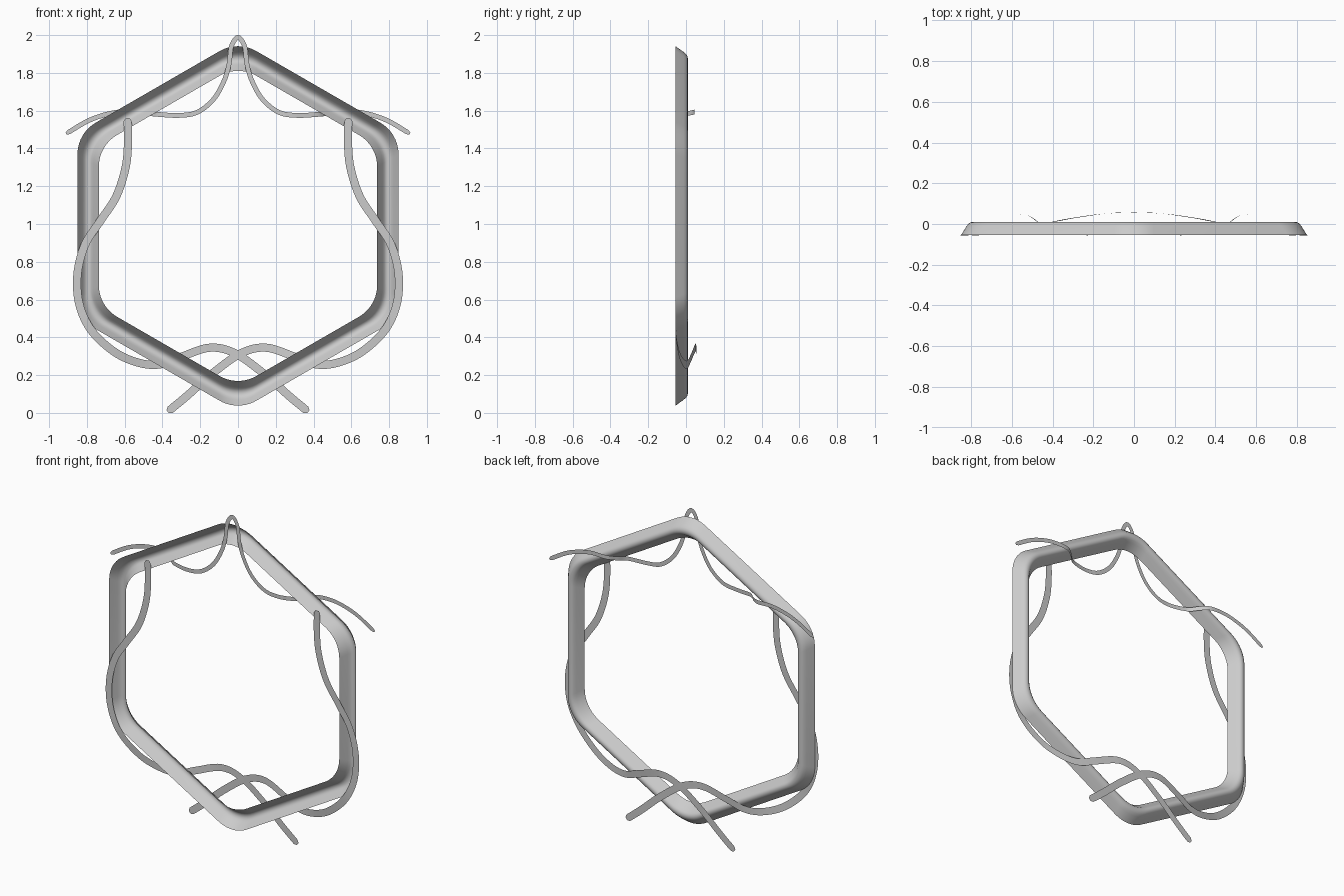
import bpy, math
from mathutils import Vector

if "Cube" in bpy.data.objects:
    bpy.data.objects.remove(bpy.data.objects["Cube"])

CZ = 0.99  # height of the frame centre


def make_object(name, verts, faces):
    mesh = bpy.data.meshes.new(name)
    mesh.from_pydata(verts, [], faces)
    mesh.update()
    ob = bpy.data.objects.new(name, mesh)
    bpy.context.collection.objects.link(ob)
    bpy.ops.object.select_all(action='DESELECT')
    ob.select_set(True)
    bpy.context.view_layer.objects.active = ob
    bpy.ops.object.shade_smooth_by_angle(angle=math.radians(40))
    return ob


def rounded_hexagon(apothem, y, radius=0.195, seg=10):
    pts = []
    d = (apothem - radius) / math.cos(math.radians(30))
    for k in range(6):
        c = math.radians(30 + 60 * k)
        for i in range(seg + 1):
            a = c + math.radians(-30 + 60 * i / seg)
            pts.append((d * math.cos(c) + radius * math.cos(a), y,
                        CZ + d * math.sin(c) + radius * math.sin(a)))
    return pts


# Hexagonal frame: a channel open to the front (apothem, y)
profile = [(0.85, -0.055), (0.838, -0.036), (0.823, -0.012), (0.813, 0.001),
           (0.803, 0.008), (0.793, 0.01), (0.783, 0.008), (0.774, 0.001),
           (0.765, -0.012), (0.749, -0.036), (0.737, -0.055)]
verts, faces = [], []
for a, y in profile:
    verts += rounded_hexagon(a, y)
n = len(verts) // len(profile)
for j in range(len(profile) - 1):
    for i in range(n):
        k = (i + 1) % n
        faces.append((j * n + i, j * n + k, (j + 1) * n + k, (j + 1) * n + i))
make_object("hexagon_frame", verts, faces)


def spline(points, steps=8):
    p = [Vector(q) for q in points]
    p = [2 * p[0] - p[1]] + p + [2 * p[-1] - p[-2]]
    out = []
    for i in range(1, len(p) - 2):
        a, b, c, d = p[i - 1:i + 3]
        for s in range(steps):
            t = s / steps
            out.append(0.5 * (2 * b + (c - a) * t + (2 * a - 5 * b + 4 * c - d) * t * t
                              + (3 * b - a - 3 * c + d) * t ** 3))
    out.append(p[-2])
    return out


def ribbon(name, points, width):
    """Flat strip along a path, facing the front, with rounded tips."""
    path = spline(points)
    dist = [0.0]
    for a, b in zip(path, path[1:]):
        dist.append(dist[-1] + (b - a).length)
    verts = []
    for i, p in enumerate(path):
        t = path[min(i + 1, len(path) - 1)] - path[max(i - 1, 0)]
        side = Vector((-t.z, 0, t.x)).normalized()
        e = min(1, (min(dist[i], dist[-1] - dist[i]) + 0.003) / 0.025)
        w = width / 2 * math.sqrt(1 - (1 - e) ** 2)
        verts += [p + side * w, p - side * w]
    faces = [(2 * i, 2 * i + 1, 2 * i + 3, 2 * i + 2) for i in range(len(path) - 1)]
    return make_object(name, verts, faces)


# Top vine: loops over the apex in front, passes behind the frame on both sides
half = [(0.035, -0.055, 1.94), (0.047, -0.055, 1.85), (0.073, -0.055, 1.76),
        (0.13, -0.055, 1.66), (0.215, -0.055, 1.592), (0.31, -0.055, 1.575),
        (0.42, -0.035, 1.58), (0.47, 0.008, 1.585), (0.525, 0.042, 1.592),
        (0.62, 0.045, 1.594), (0.71, 0.045, 1.577), (0.80, 0.045, 1.543),
        (0.91, 0.045, 1.478)]
top = [(-x, y, z) for x, y, z in reversed(half)] + [(0, -0.055, 1.988)] + half
ribbon("top_vine", top, 0.025)

# Side vines: run down the front, then pass behind the frame and cross at the bottom
side_path = [(0.585, -0.055, 1.56), (0.582, -0.055, 1.44), (0.595, -0.055, 1.30),
             (0.645, -0.055, 1.145), (0.73, -0.055, 1.015), (0.81, -0.055, 0.89),
             (0.85, -0.055, 0.735), (0.84, -0.055, 0.575), (0.775, -0.055, 0.435),
             (0.65, -0.038, 0.32), (0.52, -0.012, 0.264), (0.41, 0.008, 0.257),
             (0.305, 0.028, 0.295), (0.15, 0.05, 0.345), (0.015, 0.055, 0.315),
             (-0.14, 0.055, 0.205), (-0.27, 0.055, 0.09), (-0.372, 0.055, 0.006)]
for s, label in ((1, "right"), (-1, "left")):
    ribbon("side_vine_" + label, [(s * x, y, z) for x, y, z in side_path], 0.043)
